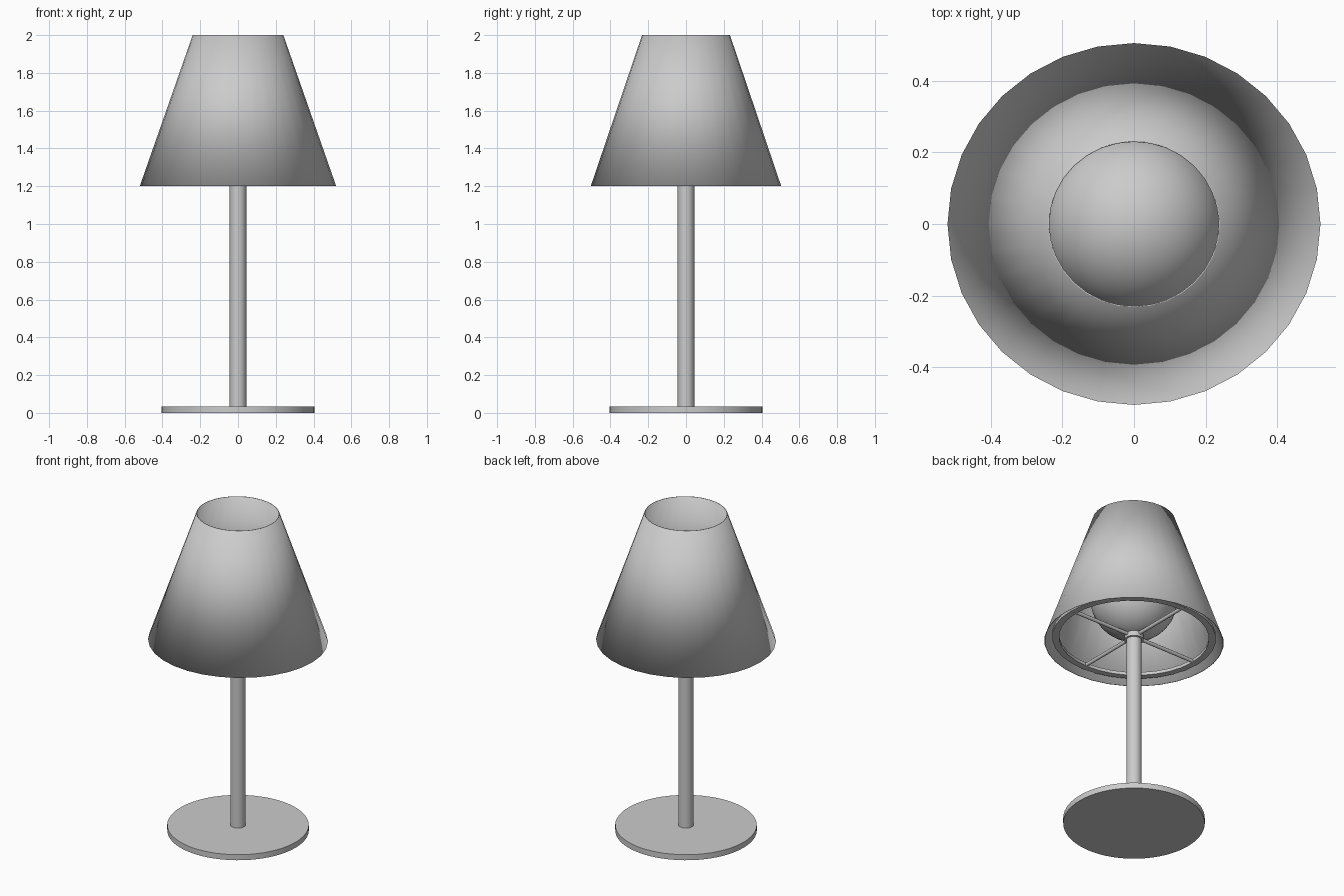
import bpy
import bmesh
import math

cube = bpy.data.objects.get("Cube")
if cube:
    bpy.data.objects.remove(cube, do_unlink=True)

grey = bpy.data.materials.new("soft grey")
grey.use_nodes = True
grey.diffuse_color = (0.6, 0.6, 0.6, 1)
grey.node_tree.nodes["Principled BSDF"].inputs["Base Color"].default_value = (0.6, 0.6, 0.6, 1)


def finish(obj, name, sharp=True):
    """Name, colour and smooth one part."""
    obj.name = obj.data.name = name
    obj.data.materials.clear()
    obj.data.materials.append(grey)
    bpy.ops.object.select_all(action="DESELECT")
    obj.select_set(True)
    bpy.context.view_layer.objects.active = obj
    if sharp:
        bpy.ops.object.shade_smooth_by_angle(angle=math.radians(40))
    else:
        bpy.ops.object.shade_smooth()
    return obj


def cylinder(name, radius, bottom, top, sides=32):
    bpy.ops.mesh.primitive_cylinder_add(
        vertices=sides, radius=radius, depth=top - bottom, location=(0, 0, (bottom + top) / 2))
    return finish(bpy.context.object, name)


def lathe(name, profile, sides, squash, sharp):
    """Spin a closed (radius, z) profile about the z axis."""
    bm = bmesh.new()
    rings = []
    for r, z in profile:
        angles = [math.tau * i / sides for i in range(sides)]
        rings.append([bm.verts.new((r * math.cos(a), r * squash * math.sin(a), z)) for a in angles])
    for k, low in enumerate(rings):
        high = rings[(k + 1) % len(rings)]
        for i in range(sides):
            j = (i + 1) % sides
            bm.faces.new((low[i], low[j], high[j], high[i]))
    bmesh.ops.recalc_face_normals(bm, faces=bm.faces)
    mesh = bpy.data.meshes.new(name)
    bm.to_mesh(mesh)
    bm.free()
    obj = bpy.data.objects.new(name, mesh)
    bpy.context.collection.objects.link(obj)
    return finish(obj, name, sharp)


# Base, stem and the collar that carries the shade
cylinder("base", 0.405, 0, 0.035, 64)
cylinder("stem", 0.044, 0.03, 1.22)
cylinder("collar", 0.056, 1.21, 1.245)

# Thin conical shade, softly shaded right over its rims
lathe("shade", [(0.52, 1.2), (0.24, 2.0), (0.236, 2.0), (0.516, 1.2)], 32, 0.97, False)

# Support ring inside the shade
lathe("support_ring", [(0.435, 1.225), (0.475, 1.225), (0.475, 1.245), (0.435, 1.245)],
      32, 0.97, True)

# Four spokes from collar to ring
for n in range(4):
    a = n * math.pi / 2
    bpy.ops.mesh.primitive_cylinder_add(
        vertices=12, radius=0.011, depth=0.42,
        location=(0.24 * math.cos(a), 0.24 * math.sin(a), 1.235),
        rotation=(0, math.pi / 2, a))
    finish(bpy.context.object, f"spoke_{n + 1}")

# Round bulb
bpy.ops.mesh.primitive_uv_sphere_add(segments=32, ring_count=20, radius=0.25, location=(0, 0, 1.485))
finish(bpy.context.object, "bulb", False)
